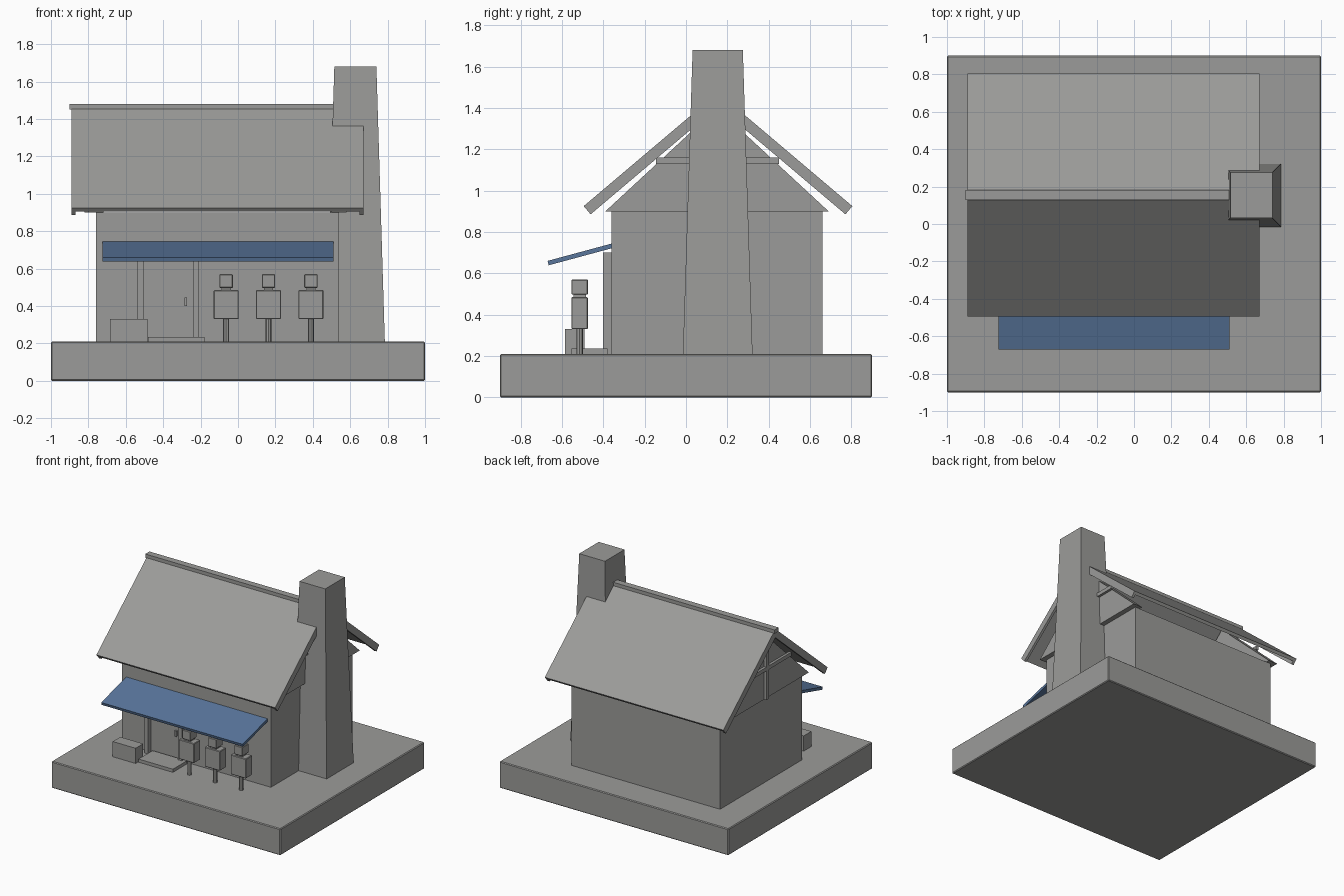
import bpy, bmesh, math
from mathutils import Vector

cube = bpy.data.objects.get("Cube")
if cube:
    bpy.data.objects.remove(cube, do_unlink=True)


def material(name, rgb):
    m = bpy.data.materials.new(name)
    m.use_nodes = True
    col = (*rgb, 1.0)
    m.diffuse_color = col
    m.node_tree.nodes["Principled BSDF"].inputs["Base Color"].default_value = col
    return m


GREY = material("plain grey", (0.33, 0.33, 0.32))
BLUE = material("awning blue", (0.10, 0.18, 0.33))


def finish(name, bm, mat=GREY, bevel=0):
    bmesh.ops.recalc_face_normals(bm, faces=bm.faces[:])
    me = bpy.data.meshes.new(name)
    bm.to_mesh(me)
    bm.free()
    me.materials.append(mat)
    ob = bpy.data.objects.new(name, me)
    bpy.context.collection.objects.link(ob)
    if bevel:
        mod = ob.modifiers.new("Bevel", "BEVEL")
        mod.width = bevel
        mod.segments = 1
    return ob


def box(name, x, y, z, mat=GREY, bevel=0):
    """Box from (min, max) pairs on each axis."""
    bm = bmesh.new()
    bmesh.ops.create_cube(bm, size=1)
    for v in bm.verts:
        v.co = [r[0] if c < 0 else r[1] for c, r in zip(v.co, (x, y, z))]
    return finish(name, bm, mat, bevel)


def extrude(name, profile, x, mat=GREY):
    """Extrude a (y, z) outline along x."""
    bm = bmesh.new()
    face = bm.faces.new([bm.verts.new((x[0], p[0], p[1])) for p in profile])
    out = bmesh.ops.extrude_face_region(bm, geom=[face])
    verts = [g for g in out["geom"] if isinstance(g, bmesh.types.BMVert)]
    bmesh.ops.translate(bm, verts=verts, vec=(x[1] - x[0], 0, 0))
    return finish(name, bm, mat)


def slab(start, end, top, bottom):
    """Outline of a sloped board between two depths under its upper line."""
    a, b = Vector(start), Vector(end)
    d = (b - a).normalized()
    n = Vector((d.y, -d.x))
    if n.y > 0:
        n = -n
    return [a + n * top, b + n * top, b + n * bottom, a + n * bottom]


GROUND = 0.21
EAVES = 0.90
RIDGE_Y = 0.155

# Ground plinth and main walls
box("base", (-1, 1), (-0.9, 0.9), (0, GROUND), bevel=0.006)
box("walls", (-0.76, 0.54), (-0.36, 0.66), (GROUND, EAVES))

# Gable ends with a collar beam and king post on each
for side, x0, out in (("left", 0.50, 1), ("right", -0.72, -1)):
    x1 = x0 + 0.08 if out > 0 else x0 - 0.08
    extrude(side + "_gable", [(-0.39, EAVES), (0.69, EAVES), (0.15, 1.40)],
            (min(x0, x1), max(x0, x1)))
    span = sorted((x1, x1 + out * 0.02))
    box(side + "_collar_beam", span, (-0.145, 0.45), (1.13, 1.16))
    box(side + "_king_post", span, (0.137, 0.167), (EAVES, 1.41))

# Roof slopes with rafters under the ends
for side, s in (("front", -1), ("back", 1)):
    eave = (RIDGE_Y + s * 0.65, 0.925)
    ridge = (RIDGE_Y, 1.475)
    extrude(side + "_roof", slab(eave, ridge, 0, 0.025), (-0.89, 0.67))
    for end, x in (("right", (-0.89, -0.87)), ("left", (0.65, 0.67))):
        extrude(side + "_" + end + "_rafter", slab(eave, ridge, 0.025, 0.052), x)
box("ridge_cap", (-0.90, 0.68), (RIDGE_Y - 0.026, RIDGE_Y + 0.026), (1.45, 1.48))

# Tapered chimney
chimney = box("chimney", (0.47, 0.785), (-0.015, 0.322), (GROUND, 1.68))
for v in chimney.data.vertices:
    if v.co.z > 1:
        v.co.x = 0.74 if v.co.x > 0.6 else 0.515
        v.co.y = 0.275 if v.co.y > 0.1 else 0.032

# Awning over the shop front
extrude("awning", slab((-0.67, 0.66), (-0.355, 0.745), 0, 0.022), (-0.725, 0.51), BLUE)

# Door, frame, handle and step
box("door", (-0.505, -0.24), (-0.368, -0.35), (GROUND, 0.67))
for side, x in (("right", -0.52), ("left", -0.225)):
    box(side + "_door_post", (x - 0.016, x + 0.016), (-0.402, -0.35), (GROUND, 0.70))
box("door_lintel", (-0.536, -0.209), (-0.402, -0.35), (0.67, 0.70))
box("door_handle", (-0.285, -0.272), (-0.385, -0.365), (0.40, 0.445))
box("door_step", (-0.48, -0.18), (-0.555, -0.38), (GROUND, 0.235))

# Crate beside the door
box("crate", (-0.685, -0.485), (-0.585, -0.49), (GROUND, 0.33))

# Row of three dispensers on posts
PY = -0.515
for i, x in enumerate((-0.063, 0.163, 0.39)):
    tag = "dispenser_%d_" % (i + 1)
    bm = bmesh.new()
    bmesh.ops.create_cone(bm, cap_ends=True, segments=8, radius1=0.016,
                          radius2=0.016, depth=0.13)
    bmesh.ops.translate(bm, verts=bm.verts[:], vec=(x, PY, GROUND + 0.06))
    finish(tag + "post", bm)
    box(tag + "body", (x - 0.067, x + 0.067), (PY - 0.04, PY + 0.04), (0.33, 0.485), bevel=0.004)
    box(tag + "neck", (x - 0.025, x + 0.025), (PY - 0.03, PY + 0.03), (0.48, 0.505))
    box(tag + "head", (x - 0.036, x + 0.036), (PY - 0.04, PY + 0.04), (0.497, 0.57), bevel=0.004)
